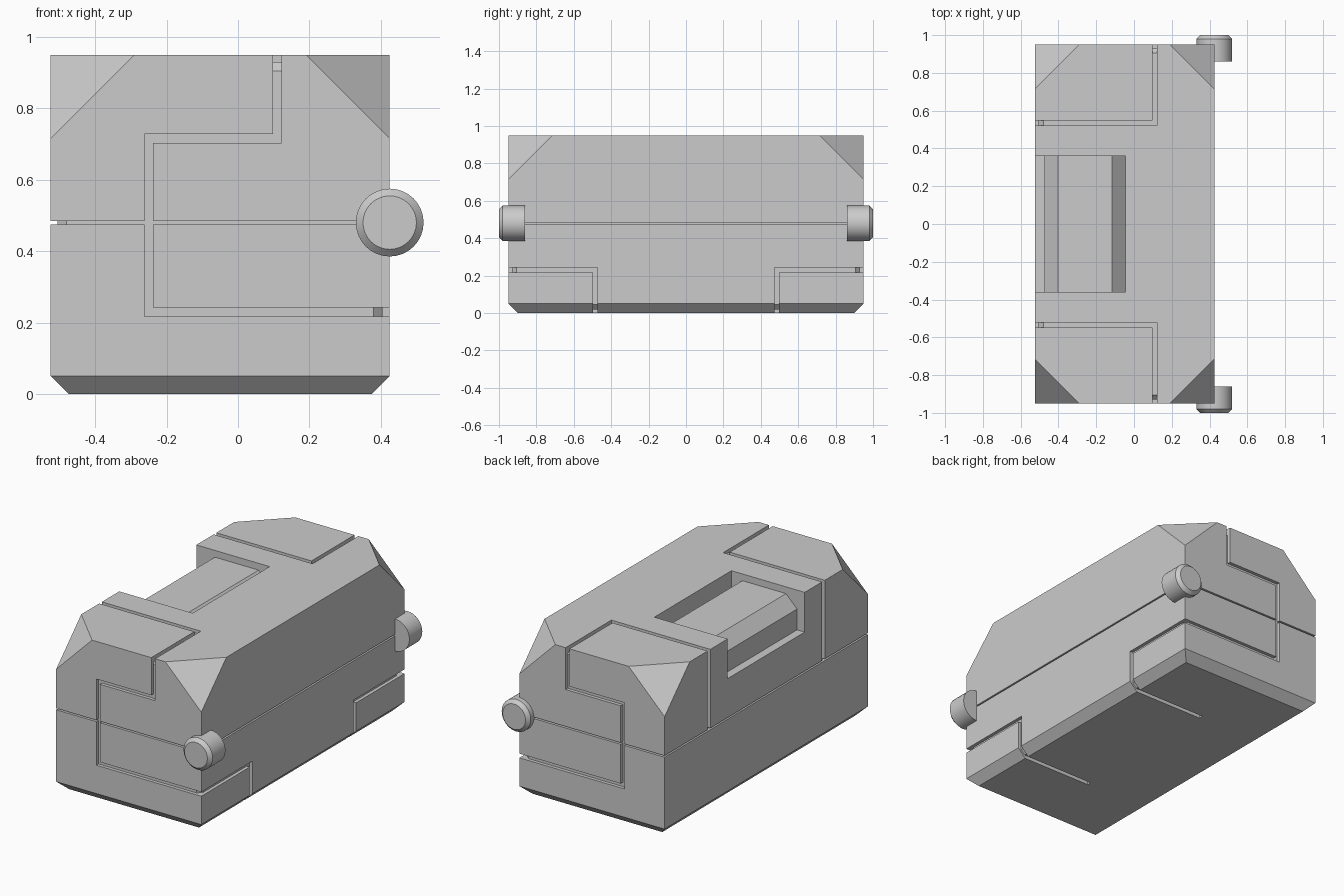
import bpy, bmesh, math
from mathutils import Vector, Matrix

if "Cube" in bpy.data.objects:
    bpy.data.objects.remove(bpy.data.objects["Cube"])

X0, X1, Y, H, SEAM = -0.525, 0.425, 0.95, 0.95, 0.48


def add(name, bm):
    bmesh.ops.recalc_face_normals(bm, faces=bm.faces[:])
    me = bpy.data.meshes.new(name)
    bm.to_mesh(me)
    bm.free()
    ob = bpy.data.objects.new(name, me)
    bpy.context.collection.objects.link(ob)
    return ob


def box_bm(x0, x1, y0, y1, z0, z1):
    bm = bmesh.new()
    m = (Matrix.Translation(((x0 + x1) / 2, (y0 + y1) / 2, (z0 + z1) / 2))
         @ Matrix.Diagonal((x1 - x0, y1 - y0, z1 - z0, 1)))
    bmesh.ops.create_cube(bm, size=1, matrix=m)
    return bm


def chamfer(bm, width, test):
    edges = [e for e in bm.edges if test(e)]
    bmesh.ops.bevel(bm, geom=edges, offset=width, segments=1, affect='EDGES')


def cut_corners(bm, leg):
    # slice the four top corners; leg is measured from the outer box corner
    for x, sx in ((X0, -1), (X1, 1)):
        for sy in (-1, 1):
            n = Vector((sx, sy, 1)).normalized()
            bmesh.ops.bisect_plane(bm, geom=bm.verts[:] + bm.edges[:] + bm.faces[:],
                                   plane_co=(x, sy * Y, H - leg), plane_no=n, clear_outer=True)
            bmesh.ops.holes_fill(bm, edges=[e for e in bm.edges if e.is_boundary])


def boolean(target, tool, op):
    m = target.modifiers.new(op, 'BOOLEAN')
    m.operation, m.object, m.solver = op, tool, 'EXACT'
    bpy.context.view_layer.objects.active = target
    bpy.ops.object.modifier_apply(modifier=m.name)
    bpy.data.objects.remove(tool)


# case shell with chamfered underside and sliced top corners
bm = box_bm(X0, X1, -Y, Y, 0, H)
chamfer(bm, 0.05, lambda e: all(v.co.z < 0.01 for v in e.verts))
cut_corners(bm, 0.235)
case = add("case_body", bm)

# panel grooves, mirrored front to back
W, D = 0.0125, 0.05
grooves = [
    (0.11 - W, 0.11 + W, -1, -Y + D, 0.715 - W, 1),               # front, upper
    (-0.25 - W, 0.11 + W, -1, -Y + D, 0.715 - W, 0.715 + W),      # front, across
    (-0.25 - W, -0.25 + W, -1, -Y + D, 0.23 - W, 0.715 + W),      # front, down
    (-0.25 - W, 0.5, -1, -Y + D, 0.23 - W, 0.23 + W),             # front, lower
    (0.11 - W, 0.11 + W, -1, -0.535 + W, H - D, 1),               # top, lengthwise
    (-0.6, 0.11 + W, -0.535 - W, -0.535 + W, H - D, 1),           # top, across
    (-0.6, X0 + D, -0.535 - W, -0.535 + W, SEAM, 1),              # left side
    (X1 - D, 0.5, -1, -0.485 + W, 0.23 - W, 0.23 + W),            # right side
    (X1 - D, 0.5, -0.485 - W, -0.485 + W, -0.1, 0.23 + W),        # right side, down
    (-0.08, 0.5, -0.485 - W, -0.485 + W, -0.1, D),                # underside
]
for x0, x1, y0, y1, z0, z1 in grooves:
    for a, b in ((y0, y1), (-y1, -y0)):
        boolean(case, add("groove_cutter", box_bm(x0, x1, a, b, z0, z1)), 'DIFFERENCE')

# seam between lid and base
boolean(case, add("seam_cutter", box_bm(-1, 1, -2, 2, SEAM - 0.005, SEAM + 0.004)), 'DIFFERENCE')

# inner core forms the floor of every groove
d = 0.02
bm = box_bm(X0 + d, X1 - d, -Y + d, Y - d, d, H - d)
chamfer(bm, 0.025, lambda e: True)
cut_corners(bm, 0.275)
boolean(case, add("core", bm), 'UNION')

# handle recess, open to the left side
boolean(case, add("recess_cutter", box_bm(-0.7, -0.045, -0.36, 0.36, 0.715, 1.1)), 'DIFFERENCE')

# handle bar with chamfered long edges
bm = box_bm(-0.475, -0.045, -0.36, 0.36, 0.70, 0.91)
chamfer(bm, 0.072, lambda e: all(v.co.z > 0.9 for v in e.verts)
        and abs(e.verts[0].co.y - e.verts[1].co.y) > 0.1)
add("handle", bm)

# hinge pins at both ends of the right side
for s, name in ((-1, "hinge_front"), (1, "hinge_back")):
    bm = bmesh.new()
    m = Matrix.Translation((X1, s * 0.93, SEAM)) @ Matrix.Rotation(math.pi / 2, 4, 'X')
    bmesh.ops.create_cone(bm, cap_ends=True, segments=32, radius1=0.095, radius2=0.095,
                          depth=0.14, matrix=m)
    chamfer(bm, 0.02, lambda e: all(v.co.y * s > 0.99 for v in e.verts))
    pin = add(name, bm)
    bpy.ops.object.select_all(action='DESELECT')
    pin.select_set(True)
    bpy.context.view_layer.objects.active = pin
    bpy.ops.object.shade_smooth_by_angle(angle=math.radians(30))
